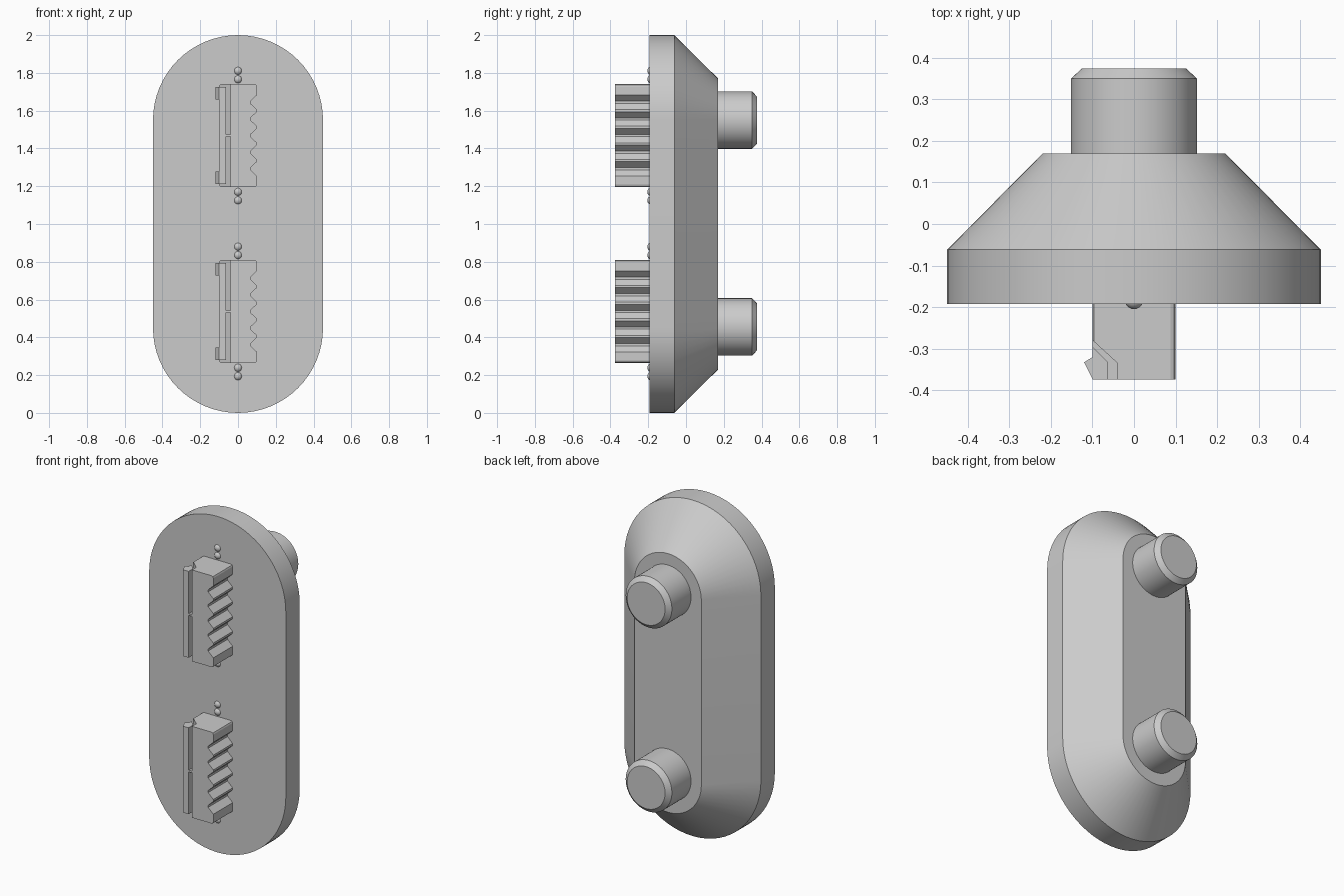
import bpy, bmesh, math
from mathutils import Vector

if "Cube" in bpy.data.objects:
    bpy.data.objects.remove(bpy.data.objects["Cube"])


def finish(bm, name, smooth=True):
    bmesh.ops.remove_doubles(bm, verts=bm.verts[:], dist=1e-5)
    bmesh.ops.recalc_face_normals(bm, faces=bm.faces[:])
    me = bpy.data.meshes.new(name)
    bm.to_mesh(me)
    bm.free()
    ob = bpy.data.objects.new(name, me)
    bpy.context.collection.objects.link(ob)
    if smooth:
        bpy.ops.object.select_all(action='DESELECT')
        ob.select_set(True)
        bpy.context.view_layer.objects.active = ob
        bpy.ops.object.shade_smooth_by_angle(angle=math.radians(25))
    return ob


def loft(name, rings, zc, half, seg=32):
    """Stack of stadium rings (y, radius) along y; half = 0 gives circles."""
    bm = bmesh.new()
    loops = []
    for y, r in rings:
        loop = []
        for side, start in ((1, 0), (-1, math.pi)):
            for i in range(seg + 1):
                a = start + math.pi * i / seg
                loop.append(bm.verts.new((r * math.cos(a), y, zc + side * half + r * math.sin(a))))
        loops.append(loop)
    n = len(loops[0])
    for a, b in zip(loops, loops[1:]):
        for i in range(n):
            j = (i + 1) % n
            bm.faces.new((a[i], a[j], b[j], b[i]))
    bm.faces.new(loops[0])
    bm.faces.new(loops[-1])
    return finish(bm, name)


def extrude(name, pts, vec):
    """Closed prism from a planar outline."""
    bm = bmesh.new()
    face = bm.faces.new([bm.verts.new(p) for p in pts])
    res = bmesh.ops.extrude_face_region(bm, geom=[face])
    verts = [v for v in res['geom'] if isinstance(v, bmesh.types.BMVert)]
    bmesh.ops.translate(bm, verts=verts, vec=Vector(vec))
    return finish(bm, name, smooth=False)


def prism_z(name, outline, z0, z1):
    return extrude(name, [(x, y, z0) for x, y in outline], (0, 0, z1 - z0))


BACK, FRONT = -0.193, -0.375

# base plate with sloped rear
loft("base_plate", [(BACK, 0.45), (-0.062, 0.45), (0.17, 0.22)], 1.0, 0.55)

# rear pegs with chamfered ends
for label, z in (("lower", 0.455), ("upper", 1.55)):
    loft(label + "_peg", [(0.16, 0.152), (0.35, 0.152), (0.375, 0.125)], z, 0)

for label, zc in (("lower", 0.537), ("upper", 1.468)):
    # toothed block, outline from bottom to top of the toothed side
    h, c, pitch = 0.272, 0.012, 0.088
    pts = [(-0.1 + c, -h), (0.1 - c, -h), (0.1 - c * 0.3, -h + c * 0.3), (0.1, -h + c)]
    for k in range(-2, 3):
        m = k * pitch
        pts += [(0.1, m - 0.038), (0.066, m - 0.006), (0.066, m + 0.006), (0.1, m + 0.038)]
    pts += [(0.1, h - c), (0.1 - c * 0.3, h - c * 0.3), (0.1 - c, h), (-0.1 + c, h),
            (-0.1 + c * 0.3, h - c * 0.3), (-0.1, h - c), (-0.1, -h + c),
            (-0.1 + c * 0.3, -h + c * 0.3)]
    block = extrude(label + "_toothed_block", [(x, BACK + 0.01, zc + z) for x, z in pts],
                    (0, FRONT - BACK - 0.01, 0))

    # relief cut for the clip
    cutter = prism_z(label + "_clip_relief_cutter",
                     [(-0.16, -0.225), (-0.04, -0.335), (-0.04, -0.45), (-0.16, -0.45)],
                     zc - 0.4, zc + 0.4)
    cutter.hide_render = True
    cutter.hide_set(True)
    mod = block.modifiers.new("relief", 'BOOLEAN')
    mod.operation = 'DIFFERENCE'
    mod.solver = 'EXACT'
    mod.object = cutter

    # side clip, its end catches and the thin web that holds it
    prism_z(label + "_clip_bar", [(-0.1, -0.295), (-0.063, -0.333), (-0.063, FRONT), (-0.1, FRONT)],
            zc - 0.257, zc + 0.257)
    for end, s in (("bottom", -1), ("top", 1)):
        prism_z(f"{label}_{end}_catch",
                [(-0.099, -0.32), (-0.12, -0.333), (-0.099, FRONT)],
                zc + s * 0.19, zc + s * 0.257)
    prism_z(label + "_clip_web", [(-0.1, -0.27), (-0.035, -0.33), (-0.035, FRONT + 0.001),
                                  (-0.07, FRONT + 0.001), (-0.07, -0.33), (-0.1, -0.3)],
            zc - 0.005, zc + 0.005)

    # marker dots above and below the block
    for i, d in enumerate((-0.343, -0.298, 0.298, 0.343)):
        bm = bmesh.new()
        bmesh.ops.create_uvsphere(bm, u_segments=20, v_segments=12, radius=0.023)
        bmesh.ops.translate(bm, verts=bm.verts[:], vec=(0, BACK + 0.011, zc + d))
        finish(bm, f"{label}_dot_{i + 1}")
